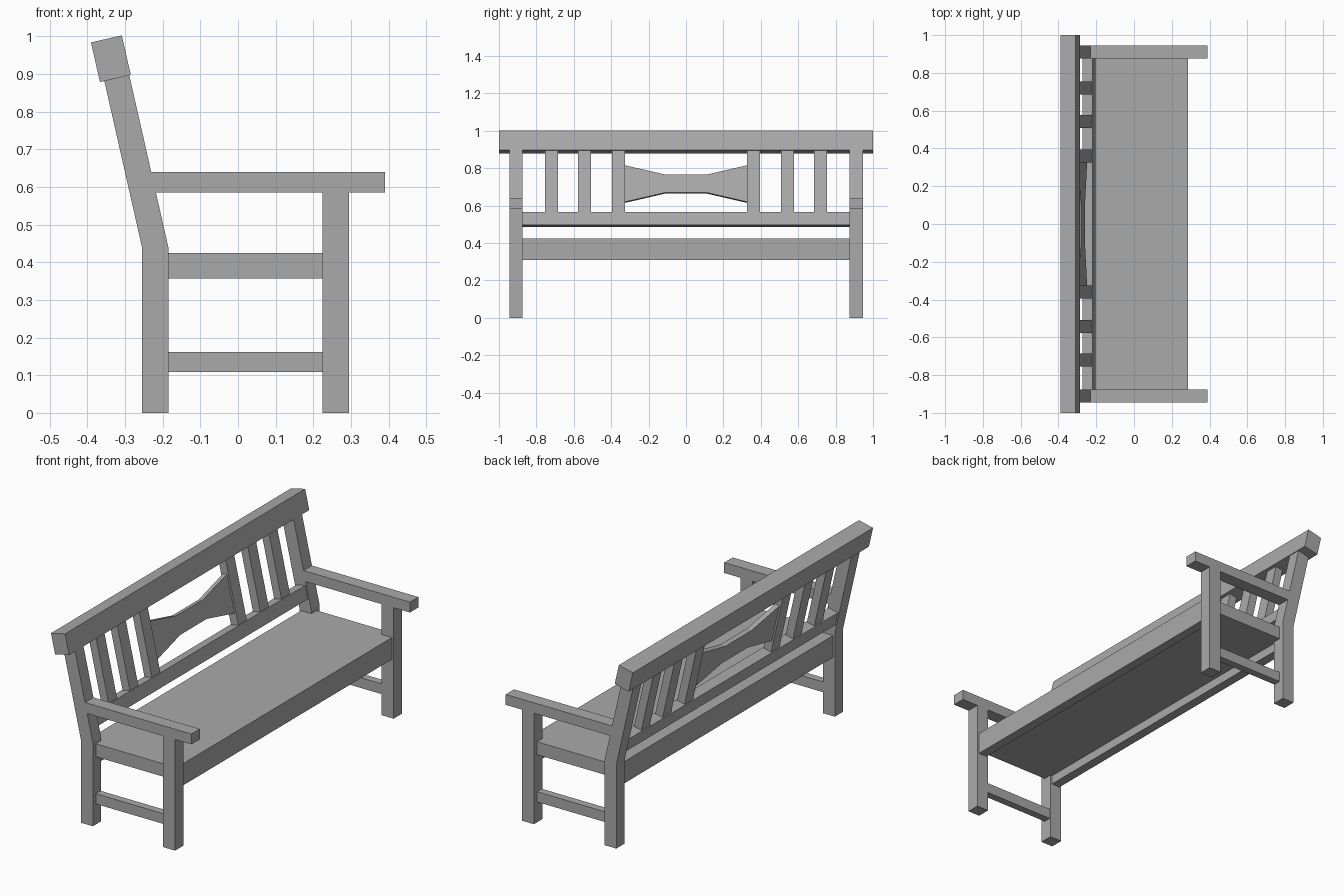
import bpy
import bmesh
from mathutils import Vector

cube = bpy.data.objects.get("Cube")
if cube:
    bpy.data.objects.remove(cube, do_unlink=True)

grey = bpy.data.materials.new("plain_grey")
grey.use_nodes = True
grey.diffuse_color = (0.4, 0.4, 0.4, 1)
grey.node_tree.nodes["Principled BSDF"].inputs["Base Color"].default_value = (0.4, 0.4, 0.4, 1)


def prism(name, points, offset):
    """Extrude a closed 3D outline along an offset vector."""
    bm = bmesh.new()
    face = bm.faces.new([bm.verts.new(p) for p in points])
    moved = bmesh.ops.extrude_face_region(bm, geom=[face])["geom"]
    bmesh.ops.translate(bm, vec=offset, verts=[v for v in moved if isinstance(v, bmesh.types.BMVert)])
    bmesh.ops.recalc_face_normals(bm, faces=bm.faces)
    mesh = bpy.data.meshes.new(name)
    bm.to_mesh(mesh)
    bm.free()
    mesh.materials.append(grey)
    obj = bpy.data.objects.new(name, mesh)
    bpy.context.collection.objects.link(obj)
    return obj


def side_profile(name, outline, y0, y1):
    """Extrude an x-z outline between two y positions."""
    return prism(name, [(x, y0, z) for x, z in outline], (0, y1 - y0, 0))


def board(name, x0, x1, y0, y1, z0, z1):
    return side_profile(name, [(x0, z0), (x1, z0), (x1, z1), (x0, z1)], y0, y1)


# Leaning frame of the backrest: u is its thickness, v runs up the slope
ORIGIN = Vector((-0.22, 0, 0.44))
U = Vector((0.975, 0, 0.221))
V = Vector((-0.221, 0, 0.975))


def lean(u, v, y=0):
    p = ORIGIN + U * u + V * v
    return Vector((p.x, y, p.z))


def lean_board(name, u0, u1, v0, v1, y0, y1):
    corners = [lean(u, v) for u, v in ((u0, v0), (u1, v0), (u1, v1), (u0, v1))]
    return side_profile(name, [(p.x, p.z) for p in corners], y0, y1)


# End frames, one per side
for side, s in (("left", 1), ("right", -1)):
    inner, outer = s * 0.875, s * 0.945
    front_top, back_top = lean(0.034, 0.47), lean(-0.034, 0.47)
    side_profile("back_leg_" + side,
                 [(-0.255, 0), (-0.185, 0), (-0.185, 0.44),
                  (front_top.x, front_top.z), (back_top.x, back_top.z), (-0.255, 0.44)],
                 inner, outer)
    board("front_leg_" + side, 0.225, 0.295, inner, outer, 0, 0.585)
    side_profile("armrest_" + side,
                 [(-0.219, 0.585), (0.39, 0.585), (0.39, 0.64), (-0.231, 0.64)], inner, outer)
    board("seat_side_rail_" + side, -0.185, 0.225, inner, s * 0.92, 0.357, 0.425)
    board("stretcher_" + side, -0.185, 0.225, s * 0.88, s * 0.92, 0.108, 0.162)

# Seat with a deeper apron at the front and the back
board("seat", -0.195, 0.235, -0.875, 0.875, 0.357, 0.425)
board("front_apron", 0.235, 0.285, -0.875, 0.875, 0.31, 0.425)
board("back_apron", -0.245, -0.195, -0.875, 0.875, 0.31, 0.425)

# Backrest rails
lean_board("lower_back_rail", -0.0275, 0.0275, 0.052, 0.122, -0.875, 0.875)
lean_board("top_rail", -0.046, 0.038, 0.46, 0.568, -1, 1)

# Upright slats
for s in (1, -1):
    for i, y in enumerate((0.36, 0.543, 0.72)):
        lean_board(f"slat_{'left' if s > 0 else 'right'}_{i + 1}",
                   -0.022, 0.022, 0.122, 0.46, s * y - 0.035, s * y + 0.035)

# Waisted centre panel
half = [(-0.325, 0.182), (-0.11, 0.233), (0.11, 0.233), (0.325, 0.182),
        (0.325, 0.382), (0.11, 0.331), (-0.11, 0.331), (-0.325, 0.382)]
prism("centre_panel", [lean(-0.0125, v, y) for y, v in half], U * 0.025)
